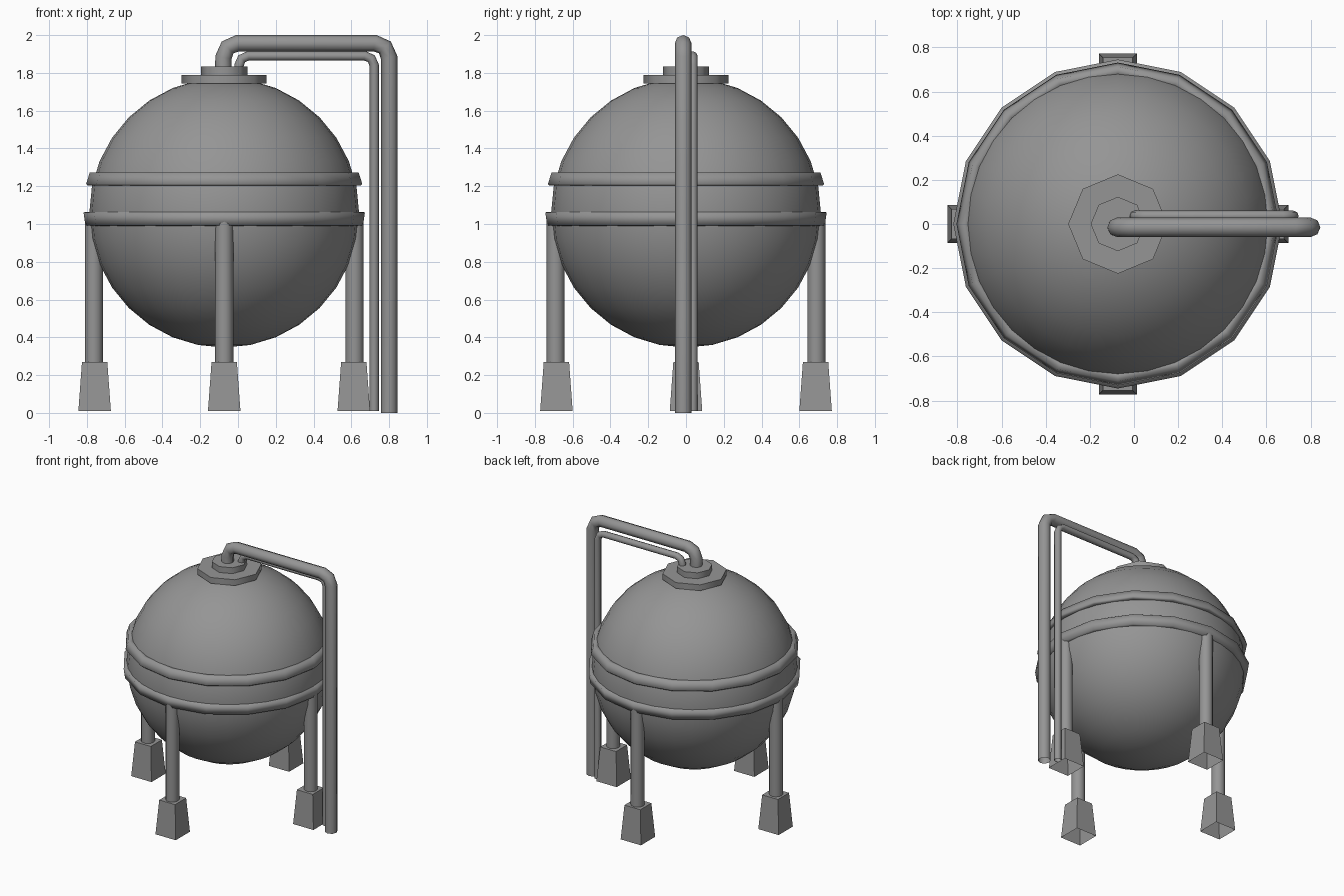
import bpy, bmesh, math
from mathutils import Vector

if "Cube" in bpy.data.objects:
    bpy.data.objects.remove(bpy.data.objects["Cube"])

CX, CZ, R = -0.073, 1.06, 0.714   # tank centre and radius


def smooth(ob, angle):
    bpy.ops.object.select_all(action='DESELECT')
    ob.select_set(True)
    bpy.context.view_layer.objects.active = ob
    bpy.ops.object.shade_smooth_by_angle(angle=math.radians(angle))


def cylinder(name, x, y, z0, z1, r, sides):
    bpy.ops.mesh.primitive_cylinder_add(vertices=sides, radius=r, depth=z1 - z0,
                                        location=(x, y, (z0 + z1) / 2))
    ob = bpy.context.object
    ob.name = name
    smooth(ob, 60)


def ring(name, profile, sides=16):
    """Closed (radius, z) profile swept around the tank axis."""
    verts, faces, n = [], [], len(profile)
    for i in range(sides):
        a = 2 * math.pi * i / sides
        verts += [(r * math.cos(a), r * math.sin(a), z) for r, z in profile]
        for j in range(n):
            k, m = (i + 1) % sides, (j + 1) % n
            faces.append((i * n + j, k * n + j, k * n + m, i * n + m))
    me = bpy.data.meshes.new(name)
    me.from_pydata(verts, [], faces)
    ob = bpy.data.objects.new(name, me)
    ob.location.x = CX
    bpy.context.collection.objects.link(ob)
    bm = bmesh.new()
    bm.from_mesh(me)
    bmesh.ops.recalc_face_normals(bm, faces=bm.faces)
    bm.to_mesh(me)
    bm.free()
    smooth(ob, 100)


def pipe(name, corners, radius, bend):
    """Open round pipe through the corners, each corner rounded in two steps."""
    c = [Vector(p) for p in corners]
    pts = [c[0]]
    for a, b, d in zip(c, c[1:], c[2:]):
        u, v = (a - b).normalized(), (d - b).normalized()
        pts += [b + u * bend, b + (u + v) * bend * 0.293, b + v * bend]
    pts.append(c[-1])
    cu = bpy.data.curves.new(name, 'CURVE')
    cu.dimensions = '3D'
    cu.bevel_depth, cu.bevel_resolution = radius, 2
    sp = cu.splines.new('POLY')
    sp.points.add(len(pts) - 1)
    for p, q in zip(sp.points, pts):
        p.co = (*q, 1)
    ob = bpy.data.objects.new(name, cu)
    bpy.context.collection.objects.link(ob)
    bpy.ops.object.select_all(action='DESELECT')
    ob.select_set(True)
    bpy.context.view_layer.objects.active = ob
    bpy.ops.object.convert(target='MESH')
    smooth(bpy.context.object, 60)


# Spherical tank
bpy.ops.mesh.primitive_uv_sphere_add(segments=32, ring_count=16, radius=R, location=(CX, 0, CZ))
bpy.context.object.name = "tank"
smooth(bpy.context.object, 60)

# Two hoops, tilted to follow the tank wall
ring("upper_hoop", [(0.67, 1.27), (0.712, 1.272), (0.731, 1.212), (0.722, 1.203), (0.67, 1.203)])
ring("lower_hoop", [(0.68, 1.065), (0.745, 1.062), (0.735, 0.992), (0.68, 0.988)])

# Top hatch plates
cylinder("hatch_base", CX, 0, 1.745, 1.79, 0.225, 8)
cylinder("hatch_cap", CX, 0, 1.785, 1.835, 0.123, 8)

# Four legs on tapered, open-bottomed feet
for side, (dx, dy) in {"right": (1, 0), "back": (0, 1), "left": (-1, 0), "front": (0, -1)}.items():
    cylinder(side + "_leg", CX + 0.69 * dx, 0.69 * dy, 0.26, 1.03, 0.048, 12)
    bpy.ops.mesh.primitive_cube_add(size=1, location=(CX + 0.686 * dx, 0.686 * dy, 0.14))
    foot = bpy.context.object
    foot.name = side + "_foot"
    bm = bmesh.new()
    bm.from_mesh(foot.data)
    for v in bm.verts:
        half = 0.067 if v.co.z > 0 else 0.086
        v.co = (math.copysign(half, v.co.x), math.copysign(half, v.co.y), v.co.z * 0.26)
    bottom = [f for f in bm.faces if f.normal.z < -0.9]
    bmesh.ops.delete(bm, geom=bottom, context='FACES_ONLY')
    bm.to_mesh(foot.data)
    bm.free()

# Feed pipes from the hatch down to the ground
pipe("large_pipe", [(-0.077, -0.015, 1.82), (-0.077, -0.015, 1.957),
                    (0.8, -0.015, 1.957), (0.8, -0.015, 0)], 0.044, 0.075)
pipe("small_pipe", [(0.005, 0.036, 1.8), (0.005, 0.036, 1.89),
                    (0.721, 0.036, 1.89), (0.721, 0.036, 0.01)], 0.025, 0.05)

# Dark grey paint on everything
paint = bpy.data.materials.new("dark_grey")
paint.diffuse_color = (0.3, 0.3, 0.3, 1)
paint.use_nodes = True
paint.node_tree.nodes["Principled BSDF"].inputs["Base Color"].default_value = paint.diffuse_color
for ob in bpy.data.objects:
    ob.data.materials.append(paint)
